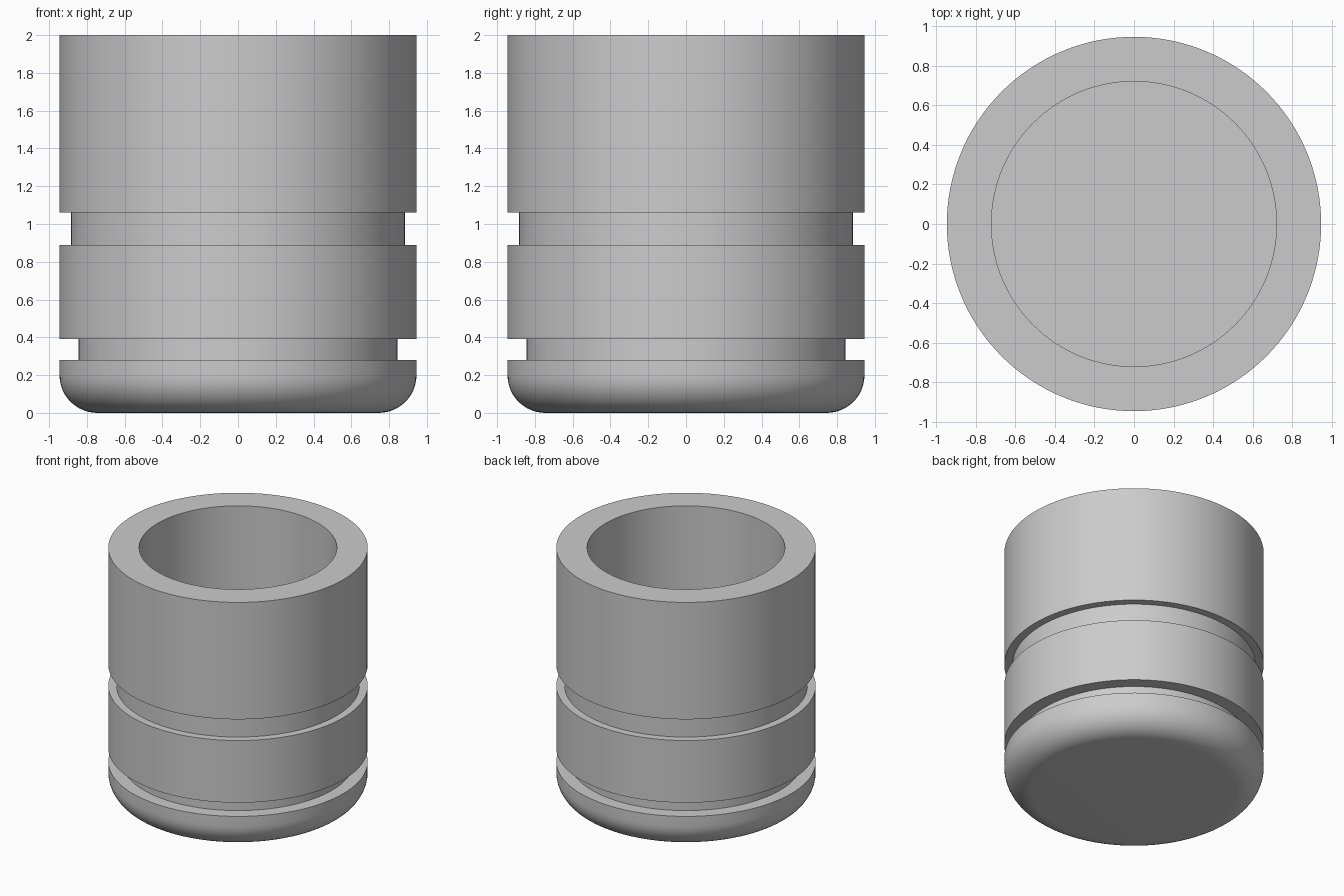
import bpy, bmesh, math
from mathutils import Matrix, Vector

cube = bpy.data.objects.get("Cube")
if cube:
    bpy.data.objects.remove(cube)

OUTER, BORE, HEIGHT = 0.945, 0.72, 2.0
FLOOR = 0.25
FILLET = 0.2
SEGMENTS = 128

# Plain metal
metal = bpy.data.materials.new("light_grey_metal")
metal.use_nodes = True
grey = (0.6, 0.6, 0.6, 1)
metal.diffuse_color = grey
metal.node_tree.nodes["Principled BSDF"].inputs["Base Color"].default_value = grey


def groove(low, high, radius):
    """Profile points of a square groove, from bottom to top."""
    return [(OUTER, low), (radius, low), (radius, high), (OUTER, high)]


# Half section: rounded base, two ring grooves, flat rim, deep bore
profile = [(0, 0)]
for i in range(13):
    a = math.radians(90) * i / 12
    profile.append((OUTER - FILLET + FILLET * math.sin(a), FILLET - FILLET * math.cos(a)))
profile += groove(0.28, 0.39, 0.845)
profile += groove(0.89, 1.06, 0.885)
profile += [(OUTER, HEIGHT), (BORE, HEIGHT), (BORE, FLOOR), (0, FLOOR)]

# Turn the section around the vertical axis
bm = bmesh.new()
verts = [bm.verts.new((r, 0, z)) for r, z in profile]
edges = [bm.edges.new(pair) for pair in zip(verts, verts[1:])]
bmesh.ops.spin(bm, geom=verts + edges, cent=(0, 0, 0), axis=(0, 0, 1),
               angle=math.tau, steps=SEGMENTS, use_duplicate=False)
bmesh.ops.remove_doubles(bm, verts=bm.verts, dist=0.0001)
bmesh.ops.recalc_face_normals(bm, faces=bm.faces)

mesh = bpy.data.meshes.new("piston_body")
bm.to_mesh(mesh)
bm.free()
mesh.materials.append(metal)
piston = bpy.data.objects.new("piston_body", mesh)
bpy.context.collection.objects.link(piston)

# Smooth walls with crisp rims
bpy.ops.object.select_all(action='DESELECT')
piston.select_set(True)
bpy.context.view_layer.objects.active = piston
bpy.ops.object.shade_smooth_by_angle(angle=math.radians(30))
